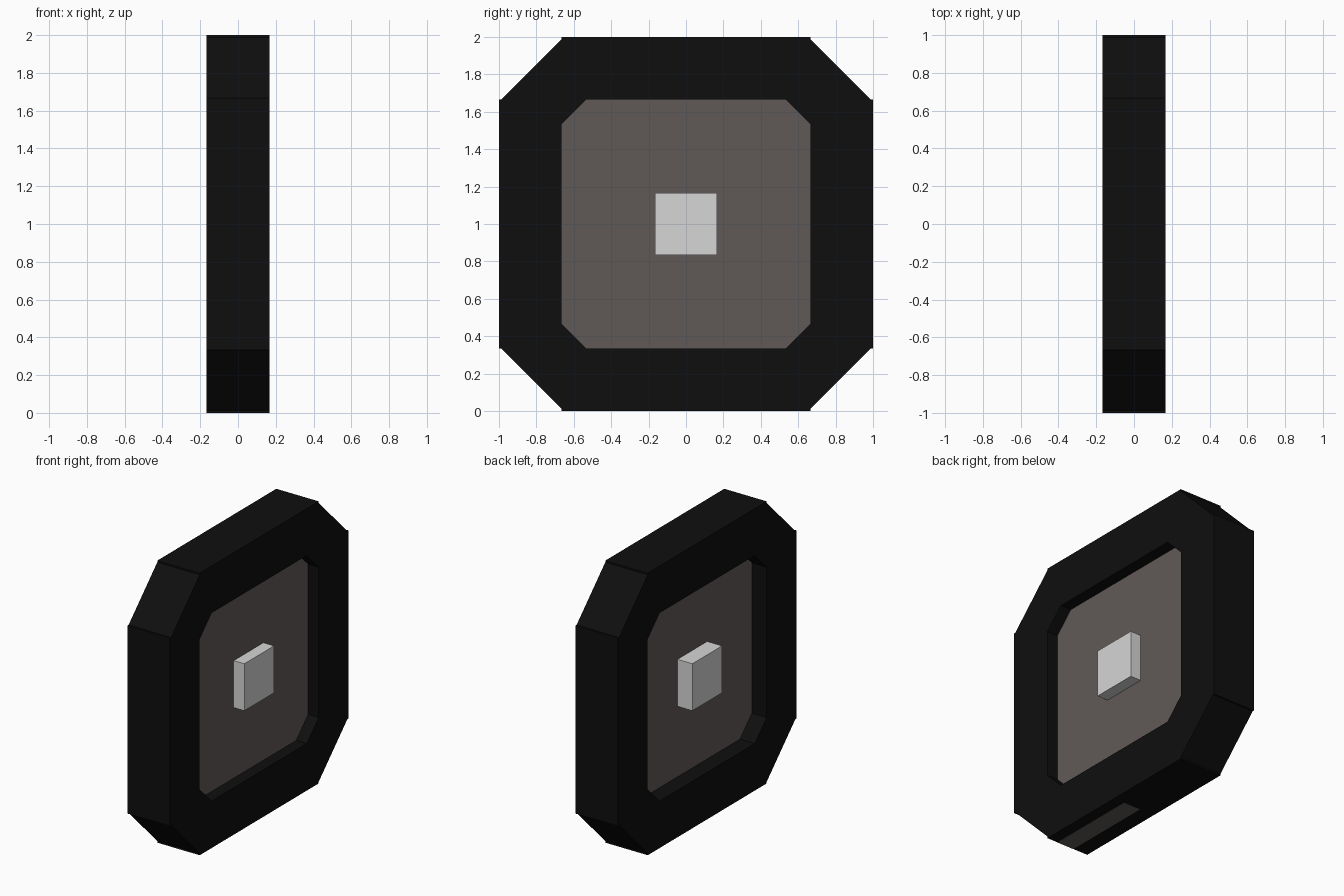
import bpy, bmesh

cube = bpy.data.objects.get("Cube")
if cube:
    bpy.data.objects.remove(cube, do_unlink=True)


def material(name, rgb):
    m = bpy.data.materials.new(name)
    m.use_nodes = True
    m.diffuse_color = (*rgb, 1)
    m.node_tree.nodes["Principled BSDF"].inputs["Base Color"].default_value = (*rgb, 1)
    return m


def finish(name, bm, mat):
    bmesh.ops.recalc_face_normals(bm, faces=bm.faces)
    mesh = bpy.data.meshes.new(name)
    bm.to_mesh(mesh)
    bm.free()
    mesh.materials.append(mat)
    obj = bpy.data.objects.new(name, mesh)
    bpy.context.collection.objects.link(obj)
    return obj


def ring(quarter):
    """Turn a quarter outline in (y, z) into a full loop around the axle."""
    pts = []
    for _ in range(4):
        pts += quarter
        quarter = [(-b, a) for a, b in quarter]
    return pts


def loop(bm, pts, x):
    return [bm.verts.new((x, y, z + 1)) for y, z in pts]


def wall(bm, a, b):
    for i in range(len(a)):
        j = (i + 1) % len(a)
        bm.faces.new((a[i], a[j], b[j], b[i]))


def box(name, low, high, mat):
    bm = bmesh.new()
    bmesh.ops.create_cube(bm, size=1)
    for v in bm.verts:
        v.co = [(l + h) / 2 + c * (h - l) for c, l, h in zip(v.co, low, high)]
    return finish(name, bm, mat)


rubber = material("black rubber", (0.0045, 0.0045, 0.0045))
brown_grey = material("brown grey", (0.118, 0.102, 0.097))
light_grey = material("light grey", (0.67, 0.67, 0.67))

HALF = 1 / 6       # half the tyre width
FLAT = 2 / 3       # half the length of each flat side
STEP = 0.012       # small ledge where the corner blocks sit back
outer = ring([(1, FLAT), (1 - STEP, FLAT), (FLAT, 1 - STEP), (FLAT, 1)])
inner = ring([(FLAT, 0.533), (FLAT, 0.533), (0.533, FLAT), (0.533, FLAT)])

# Tyre: outer and inner outlines joined into a hollow ring
bm = bmesh.new()
o1, o2 = loop(bm, outer, -HALF), loop(bm, outer, HALF)
i1, i2 = loop(bm, inner, -HALF), loop(bm, inner, HALF)
for a, b in ((o1, o2), (o2, i2), (i2, i1), (i1, o1)):
    wall(bm, a, b)
bmesh.ops.remove_doubles(bm, verts=bm.verts, dist=0.0001)
finish("tyre", bm, rubber)

# Wheel disc, recessed deeper on the -x side
bm = bmesh.new()
d1, d2 = loop(bm, inner, -0.05), loop(bm, inner, HALF / 2)
wall(bm, d1, d2)
bm.faces.new(d1)
bm.faces.new(d2)
bmesh.ops.remove_doubles(bm, verts=bm.verts, dist=0.0001)
finish("wheel_disc", bm, brown_grey)

# Hub block, flush with both tyre sides
box("hub", (-HALF, -HALF, 1 - HALF), (HALF, HALF, 1 + HALF), light_grey)

# Thin strip of the disc colour on the underside of the tyre
box("underside_strip", (-0.05, -FLAT, -0.001), (HALF / 2, 0, 0.004), brown_grey)
